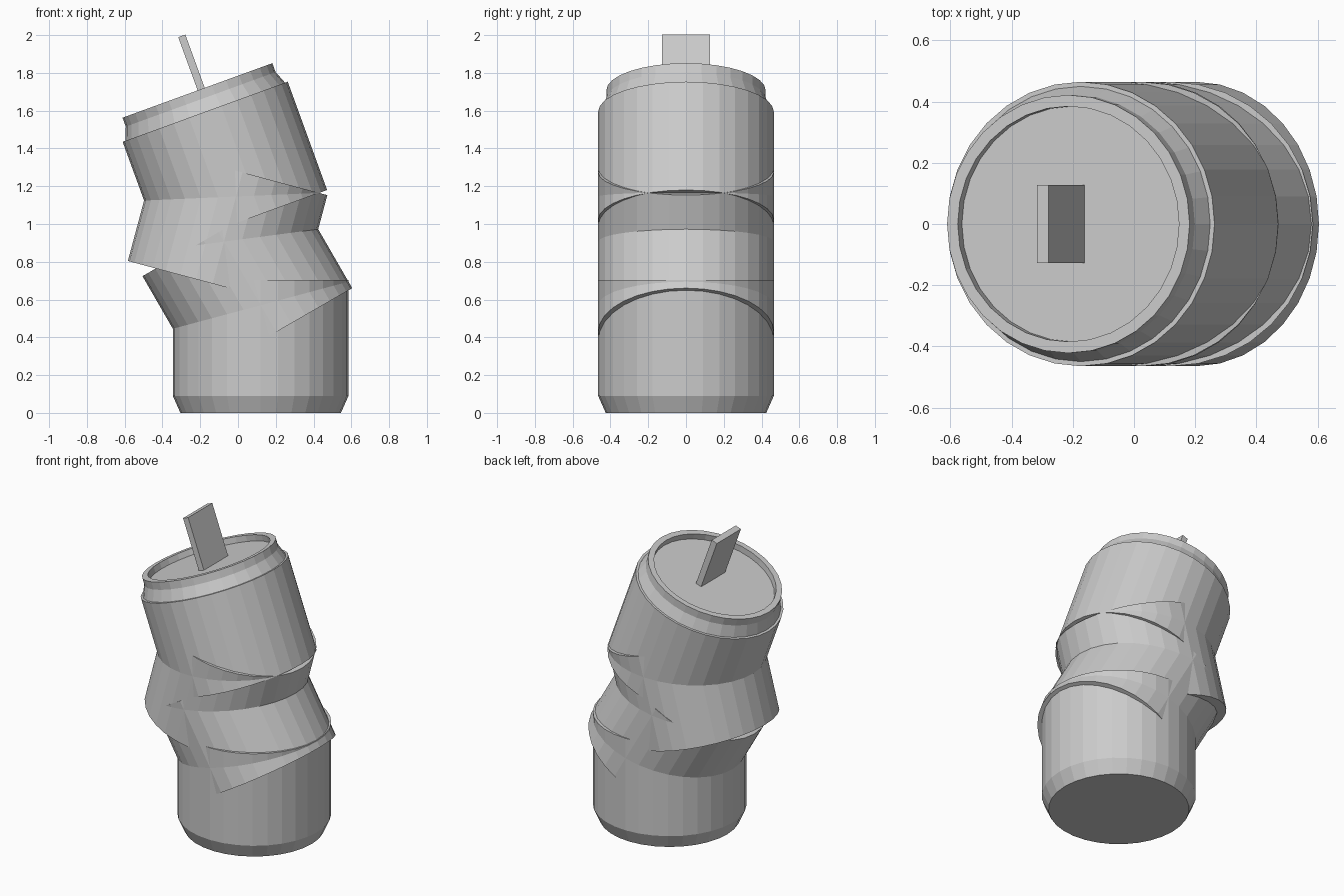
import bpy, bmesh
from math import radians, cos, sin, pi
from mathutils import Matrix

if "Cube" in bpy.data.objects:
    bpy.data.objects.remove(bpy.data.objects["Cube"])

SIDES = 32
R = 0.465      # can radius
L = 0.61       # length of each crushed section


def place(x, z, tilt):
    """Frame at (x, 0, z), axis leaning by tilt degrees towards +x."""
    return Matrix.Translation((x, 0, z)) @ Matrix.Rotation(radians(tilt), 4, 'Y')


def finish(name, bm, frame):
    bmesh.ops.recalc_face_normals(bm, faces=bm.faces)
    mesh = bpy.data.meshes.new(name)
    bm.to_mesh(mesh)
    bm.free()
    obj = bpy.data.objects.new(name, mesh)
    obj.matrix_world = frame
    bpy.context.collection.objects.link(obj)
    return obj


def lathe(name, profile, frame):
    """Closed solid of revolution from (radius, height) points, capped at both ends."""
    bm = bmesh.new()
    rings = [[bm.verts.new((r * cos(2 * pi * i / SIDES), r * sin(2 * pi * i / SIDES), h))
              for i in range(SIDES)] for r, h in profile]
    for a, b in zip(rings, rings[1:]):
        for i in range(SIDES):
            j = (i + 1) % SIDES
            bm.faces.new((a[i], a[j], b[j], b[i]))
    bm.faces.new(rings[0])
    bm.faces.new(rings[-1])
    return finish(name, bm, frame)


# upright bottom section with chamfered foot
lathe("can_base", [(0.425, 0), (R, 0.09), (R, 0.703)], place(0.12, 0, 0))

# two crumpled middle sections, leaning opposite ways
lathe("lower_crumple", [(R, 0), (R, L)], place(0.202, 0.428, -30))
lathe("upper_crumple", [(R, 0), (R, L)], place(-0.134, 0.684, 15))

# top section with shoulder, rim and recessed lid
top = place(0.035, 1.021, -20)
lathe("can_top", [(R, 0), (R, L), (0.45, L), (0.422, L + 0.07), (0.422, L + 0.12),
                  (0.385, L + 0.12), (0.385, L + 0.08)], top)

# raised pull tab standing on the lid
bm = bmesh.new()
bmesh.ops.create_cube(bm, size=1)
bmesh.ops.scale(bm, vec=(0.04, 0.254, 0.35), verts=bm.verts)
bmesh.ops.translate(bm, vec=(0.021, 0, L + 0.42 - 0.175), verts=bm.verts)
finish("pull_tab", bm, top)
